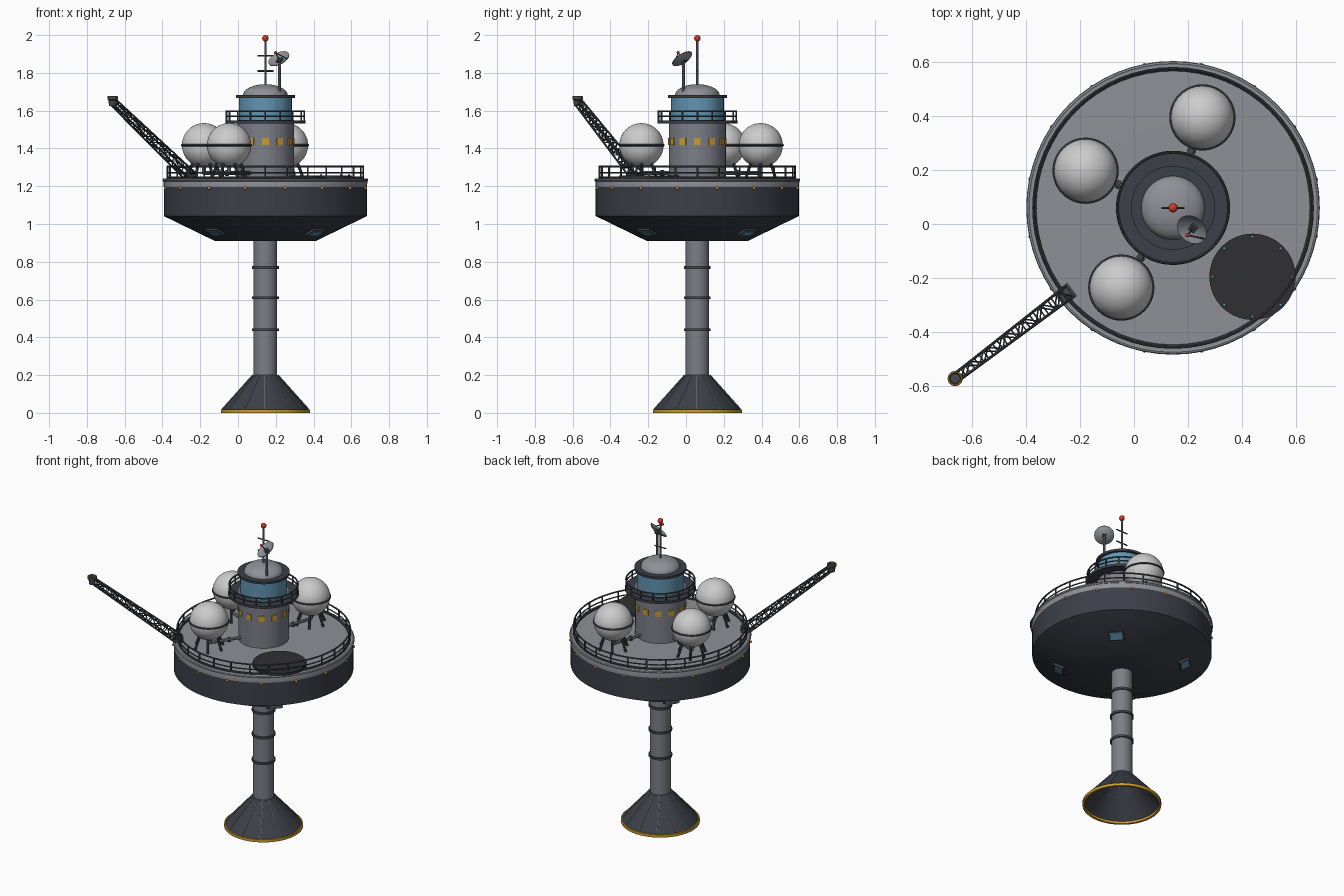
import bpy, bmesh
from math import sin, cos, pi, radians
from mathutils import Vector, Matrix

if "Cube" in bpy.data.objects:
    bpy.data.objects.remove(bpy.data.objects["Cube"])

AXIS = Vector((0.145, 0.06, 0))   # vertical axis of the platform


def material(name, rgb):
    m = bpy.data.materials.new(name)
    m.diffuse_color = (*rgb, 1)
    m.use_nodes = True
    m.node_tree.nodes["Principled BSDF"].inputs["Base Color"].default_value = m.diffuse_color
    return m


DARK = material("dark_steel", (0.045, 0.05, 0.065))
RAIL = material("rail_steel", (0.06, 0.065, 0.075))
GREY = material("grey_paint", (0.2, 0.21, 0.24))
DECK = material("deck_paint", (0.27, 0.28, 0.31))
WHITE = material("tank_white", (0.6, 0.6, 0.59))
AMBER = material("amber", (0.6, 0.33, 0.03))
GLASS = material("blue_glass", (0.12, 0.3, 0.45))
RED = material("red", (0.6, 0.04, 0.02))
PAD = material("pad_black", (0.03, 0.03, 0.033))


def finish(name, bm, mat, matrix=None):
    bmesh.ops.recalc_face_normals(bm, faces=bm.faces)
    me = bpy.data.meshes.new(name)
    bm.to_mesh(me)
    bm.free()
    ob = bpy.data.objects.new(name, me)
    me.materials.append(mat)
    if matrix:
        ob.matrix_world = matrix
    bpy.context.collection.objects.link(ob)
    bpy.ops.object.select_all(action='DESELECT')
    ob.select_set(True)
    bpy.context.view_layer.objects.active = ob
    bpy.ops.object.shade_smooth_by_angle(angle=radians(30))
    return ob


def lathe(name, profile, mat, centre=AXIS, segs=64, closed=False, matrix=None):
    """Spin an (r, z) profile about a vertical axis."""
    bm = bmesh.new()
    vs = [bm.verts.new((r, 0, z)) for r, z in profile]
    pairs = list(zip(vs, vs[1:])) + ([(vs[-1], vs[0])] if closed else [])
    es = [bm.edges.new(p) for p in pairs]
    bmesh.ops.spin(bm, geom=vs + es, cent=(0, 0, 0), axis=(0, 0, 1),
                   angle=2 * pi, steps=segs, use_merge=True)
    bmesh.ops.remove_doubles(bm, verts=bm.verts, dist=1e-5)
    return finish(name, bm, mat, matrix or Matrix.Translation(centre))


def ring(name, R, z, r, mat, centre=AXIS, segs=64):
    prof = [(R + r * cos(i * pi / 4), z + r * sin(i * pi / 4)) for i in range(8)]
    return lathe(name, prof, mat, centre, segs, closed=True)


def rods(name, pairs, r, mat, segs=8):
    bm = bmesh.new()
    for a, b in pairs:
        a, b = Vector(a), Vector(b)
        d = b - a
        M = Matrix.Translation((a + b) / 2) @ d.to_track_quat('Z', 'Y').to_matrix().to_4x4()
        bmesh.ops.create_cone(bm, cap_ends=True, segments=segs, radius1=r, radius2=r,
                              depth=d.length, matrix=M)
    return finish(name, bm, mat)


def boxes(name, frames, size, mat):
    bm = bmesh.new()
    for M in frames:
        bmesh.ops.create_cube(bm, size=1, matrix=M @ Matrix.Diagonal((*size, 1)))
    return finish(name, bm, mat)


def balls(name, points, r, mat, u=12, v=8):
    bm = bmesh.new()
    for p in points:
        bmesh.ops.create_uvsphere(bm, u_segments=u, v_segments=v, radius=r,
                                  matrix=Matrix.Translation(p))
    return finish(name, bm, mat)


def polar(r, a, z, centre=AXIS):
    return Vector((centre[0] + r * cos(a), centre[1] + r * sin(a), z))


def around(n, offset=0.0):
    return [2 * pi * (i + offset) / n for i in range(n)]


# Flared foot, open underneath, with ribs and amber rim
lathe("foot_cone", [(0.23, 0.015), (0.066, 0.2), (0.06, 0.2), (0.222, 0.015)], DARK, closed=True)
rods("foot_ribs", [(polar(0.228, a, 0.018), polar(0.065, a, 0.2)) for a in around(12)], 0.005, GREY, 6)
lathe("foot_rim", [(0.236, 0), (0.236, 0.018), (0.222, 0.018), (0.222, 0)], AMBER, closed=True)

# Column and its collars
lathe("column", [(0, 0.19), (0.0625, 0.19), (0.0625, 0.92), (0, 0.92)], GREY, segs=40)
for i, z in enumerate((0.44, 0.61, 0.77)):
    lathe(f"column_collar_{i}", [(0.06, z - 0.007), (0.071, z - 0.007),
                                 (0.071, z + 0.007), (0.06, z + 0.007)], RAIL, segs=40, closed=True)

# Hull, deck and rim
lathe("hull", [(0, 0.91), (0.267, 0.91), (0.538, 1.042), (0.538, 1.2), (0, 1.2)], DARK)
lathe("deck", [(0, 1.195), (0.538, 1.195), (0.54, 1.225), (0.535, 1.24), (0, 1.243)], DECK)
ring("deck_rim", 0.536, 1.233, 0.009, DECK)
ring("deck_kerb", 0.515, 1.245, 0.007, RAIL)
balls("hull_lights", [polar(0.54, a, 1.19) for a in around(16, 0.5)], 0.008, AMBER)

# Sloping observation windows under the hull
frames = [Matrix.Translation(polar(0.375, a, 0.96)) @ Matrix.Rotation(a, 4, 'Z')
          @ Matrix.Rotation(radians(-26), 4, 'Y') for a in around(4, 0.5)]
boxes("belly_window_frames", frames, (0.065, 0.09, 0.022), DARK)
boxes("belly_window_panes", frames, (0.05, 0.072, 0.028), GLASS)


def railing(name, R, z0, z1, posts, r):
    ring(name + "_top", R, z1, r, RAIL)
    ring(name + "_middle", R, (z0 + z1) / 2, r * 0.8, RAIL)
    rods(name + "_posts", [(polar(R, a, z0), polar(R, a, z1)) for a in around(posts)], r, RAIL, 6)


railing("deck_railing", 0.518, 1.24, 1.305, 28, 0.005)

# Control tower with lit windows, balcony, glass room and dome
lathe("tower", [(0, 1.24), (0.151, 1.24), (0.151, 1.55), (0, 1.55)], GREY)
boxes("tower_windows", [Matrix.Translation(polar(0.149, a, 1.437)) @ Matrix.Rotation(a, 4, 'Z')
                        for a in around(12)], (0.012, 0.036, 0.036), AMBER)
lathe("balcony", [(0, 1.532), (0.212, 1.532), (0.212, 1.548), (0, 1.548)], DARK)
railing("balcony_railing", 0.206, 1.545, 1.597, 16, 0.005)
lathe("glass_room", [(0, 1.545), (0.14, 1.545), (0.14, 1.67), (0, 1.67)], GLASS)
lathe("tower_roof", [(0, 1.668), (0.156, 1.668), (0.156, 1.683), (0, 1.683)], DARK)
lathe("roof_dome", [(0.118 * cos(t * pi / 20), 1.682 + 0.058 * sin(t * pi / 20))
                    for t in range(11)], DECK)

# Mast with crossbars and beacon
rods("mast", [((0.145, 0.06, 1.73), (0.145, 0.06, 1.98))], 0.006, GREY)
rods("mast_crossbars", [((0.103, 0.06, z), (0.187, 0.06, z)) for z in (1.81, 1.89)], 0.004, RAIL)
balls("beacon", [(0.145, 0.06, 1.983)], 0.017, RED, 20, 12)

# Dish antenna on a post
dish_at = Vector((0.221, -0.014, 1.865))
aim = Vector((-0.4, -0.5, 0.77)).normalized()
D = Matrix.Translation(dish_at) @ aim.to_track_quat('Z', 'Y').to_matrix().to_4x4()
rods("dish_post", [((0.219, -0.014, 1.67), dish_at)], 0.008, GREY)
bowl = [(0.012 * i, 0.02 * (i / 5) ** 2 - 0.005) for i in range(6)]
lathe("dish", bowl + [(r, z - 0.004) for r, z in reversed(bowl)], DECK, segs=32, matrix=D)
boxes("dish_hub", [D], (0.028, 0.028, 0.02), RAIL)
feed = D @ Vector((0, 0, 0.055))
rods("dish_feed_arm", [(dish_at, feed), (D @ Vector((0.055, 0, 0.012)), feed)], 0.003, RAIL)
balls("dish_feed", [feed], 0.008, RED)

# Spherical tanks with band, legs and pipe to the tower
for i, deg in enumerate((72, 157, 237)):
    a = radians(deg)
    c = polar(0.353, a, 1.417)
    balls(f"tank_{i}", [c], 0.117, WHITE, 40, 24)
    ring(f"tank_band_{i}", 0.117, 0, 0.006, RAIL, centre=c, segs=40)
    rods(f"tank_legs_{i}", [(polar(0.06, t, 1.325, c), polar(0.092, t, 1.24, c))
                            for t in around(6)], 0.008, RAIL)
    rods(f"tank_pipe_{i}", [(polar(0.14, a, 1.27), polar(0.353, a, 1.27)),
                            (polar(0.353, a, 1.262), polar(0.353, a, 1.32))], 0.01, GREY)
    rods(f"pipe_flange_{i}", [(polar(0.215, a, 1.27), polar(0.228, a, 1.27))], 0.016, RAIL, 16)

# Landing pad with edge lights
pad = Vector((0.44, -0.196, 0))
lathe("landing_pad", [(0, 1.24), (0.16, 1.24), (0.16, 1.258), (0, 1.258)], PAD, centre=pad)
balls("pad_lights", [polar(0.148, a, 1.259, pad) for a in around(8, 0.0)], 0.006, GLASS)

# Lattice boom with tapered square section
foot, tip = Vector((-0.25, -0.258, 1.25)), Vector((-0.66, -0.57, 1.645))
along = (tip - foot).normalized()
side = along.cross(Vector((0, 0, 1))).normalized()
up = side.cross(along)
N = 12
st = []
for i in range(N + 1):
    w = 0.024 - 0.009 * i / N
    p = foot.lerp(tip, i / N)
    st.append([p + side * w * sx + up * w * sz for sx, sz in ((1, 1), (-1, 1), (-1, -1), (1, -1))])
rods("boom_chords", [(st[0][k], st[N][k]) for k in range(4)], 0.005, RAIL)
lace = []
for i in range(N):
    for k in range(4):
        j = (k + 1) % 4
        lace += [(st[i][k], st[i][j]),
                 (st[i][k], st[i + 1][j]) if i % 2 else (st[i][j], st[i + 1][k])]
rods("boom_lacing", lace, 0.0033, RAIL, 6)
boxes("boom_mount", [Matrix.Translation(foot) @ Matrix.Rotation(radians(37), 4, 'Z')],
      (0.05, 0.06, 0.03), RAIL)

# Flare burner at the boom tip
end = Vector((-0.664, -0.574, 0))
lathe("burner", [(0, 1.625), (0.019, 1.625), (0.022, 1.655), (0.028, 1.66), (0.028, 1.675),
                 (0.02, 1.675), (0.018, 1.66), (0, 1.66)], RAIL, centre=end, segs=24)
ring("burner_rim", 0.024, 1.674, 0.003, AMBER, centre=end, segs=24)
